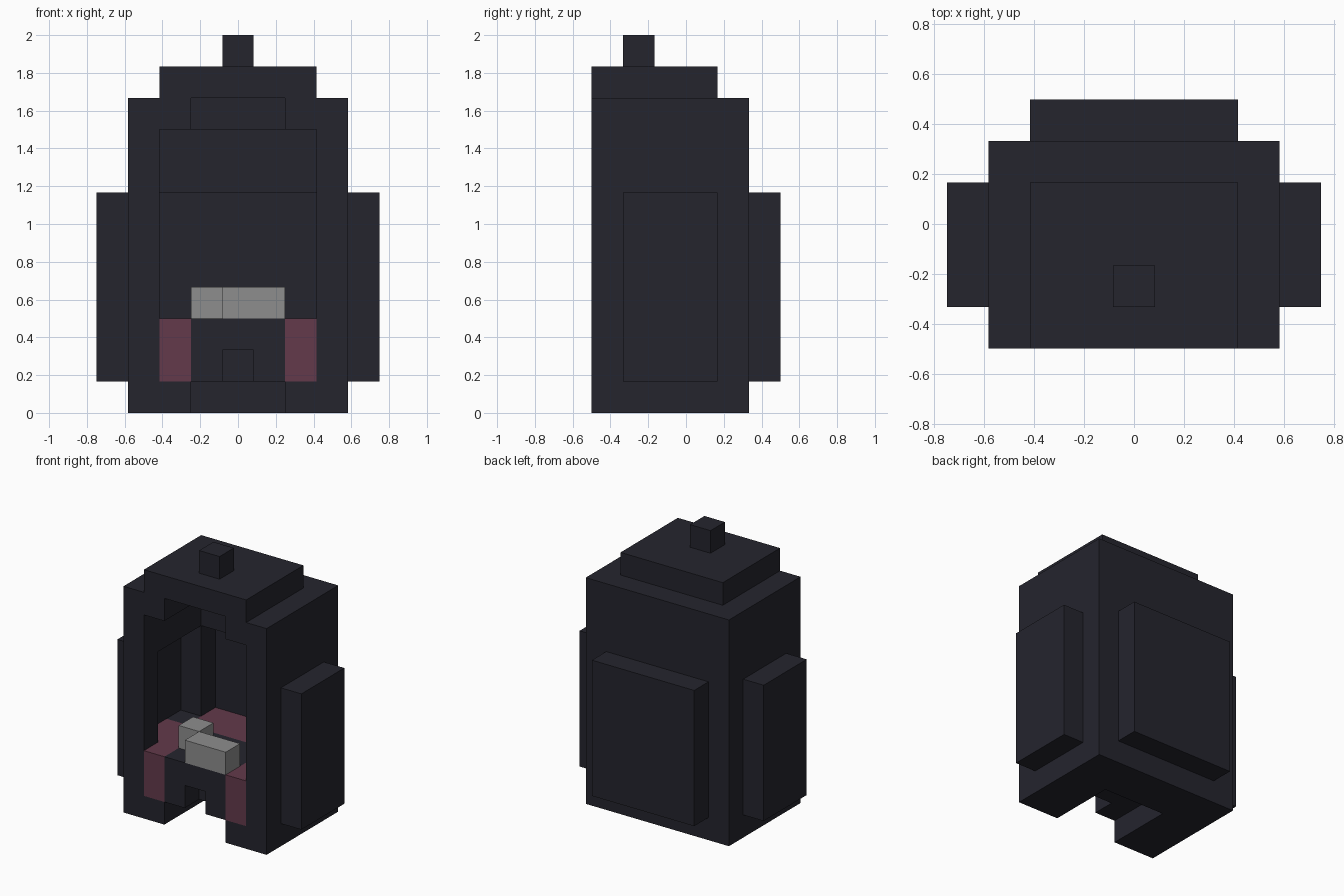
import bpy, bmesh
from mathutils import Vector
from math import radians
from itertools import product

old = bpy.data.objects.get("Cube")
if old:
    bpy.data.objects.remove(old, do_unlink=True)

UNIT = 1 / 6  # size of one block


def material(name, rgb):
    mat = bpy.data.materials.new(name)
    mat.use_nodes = True
    mat.diffuse_color = (*rgb, 1)
    bsdf = mat.node_tree.nodes["Principled BSDF"]
    bsdf.inputs["Base Color"].default_value = (*rgb, 1)
    bsdf.inputs["Roughness"].default_value = 0.9
    return mat


DARK = material("dark slate", (0.018, 0.018, 0.027))
ROSE = material("dusky rose", (0.125, 0.042, 0.07))
GREY = material("mid grey", (0.27, 0.27, 0.27))


def blocks(x, y, z):
    """Block cells in a box; x is counted in whole blocks from the middle one."""
    return set(product(range(x[0], x[1] + 1), range(*y), range(*z)))


def centred(half, y, z):
    return blocks((-half, half), y, z)


def both_sides(x, y, z):
    return blocks((x, x), y, z) | blocks((-x, -x), y, z)


def build(name, cells, mat):
    """Skin a set of cells with its outer faces only and merge flat areas."""
    bm = bmesh.new()
    for cell in cells:
        for axis, sign in product(range(3), (-1, 1)):
            step = [0, 0, 0]
            step[axis] = sign
            if tuple(c + s for c, s in zip(cell, step)) in cells:
                continue
            centre = Vector(cell) + Vector((0, 0.5, 0.5)) + Vector(step) / 2
            u, v = Vector(), Vector()
            u[(axis + 1) % 3] = v[(axis + 2) % 3] = 0.5
            corners = [-u - v, u - v, u + v, v - u][::sign]
            bm.faces.new([bm.verts.new((centre + c) * UNIT) for c in corners])
    bmesh.ops.remove_doubles(bm, verts=bm.verts, dist=0.001)
    bmesh.ops.dissolve_limit(bm, angle_limit=radians(1), verts=bm.verts, edges=bm.edges)
    bmesh.ops.triangulate(bm, faces=[f for f in bm.faces if len(f.verts) > 4])
    mesh = bpy.data.meshes.new(name)
    bm.to_mesh(mesh)
    bm.free()
    mesh.materials.append(mat)
    obj = bpy.data.objects.new(name, mesh)
    bpy.context.collection.objects.link(obj)


# Outer shell: main body, roof cap, side panels and back panel
shell = centred(3, (-3, 2), (0, 10))
shell |= centred(2, (-3, 1), (10, 11))
shell |= both_sides(4, (-2, 1), (1, 7))
shell |= centred(2, (2, 3), (1, 7))

# Hollow inside, one block from the outer skin, open at the front
room = centred(2, (-3, 1), (1, 9))
room |= centred(3, (-2, 1), (1, 7))
room |= centred(2, (1, 2), (1, 7))
doorway = centred(1, (-3, 0), (0, 1)) | centred(1, (-3, 0), (9, 10))
build("shell", shell - room - doorway, DARK)

# Knob on the roof
build("roof_knob", centred(0, (-2, -1), (11, 12)), DARK)

# Dark middle step with a small arch at the front
floor = room & centred(4, (-3, 3), (1, 3))
step = centred(1, (-3, 0), (1, 3)) - centred(0, (-3, -2), (1, 2))
build("middle_step", step, DARK)
corners = both_sides(3, (0, 1), (1, 3))
build("corner_fillers", corners, DARK)

# Rose padding fills the rest of the floor
build("padding", floor - centred(1, (-3, 0), (1, 3)) - corners, ROSE)

# Grey bars lying on the step
build("front_bar", blocks((0, 1), (-3, -2), (3, 4)), GREY)
build("rear_bar", blocks((-1, -1), (-2, -1), (3, 4)), GREY)
